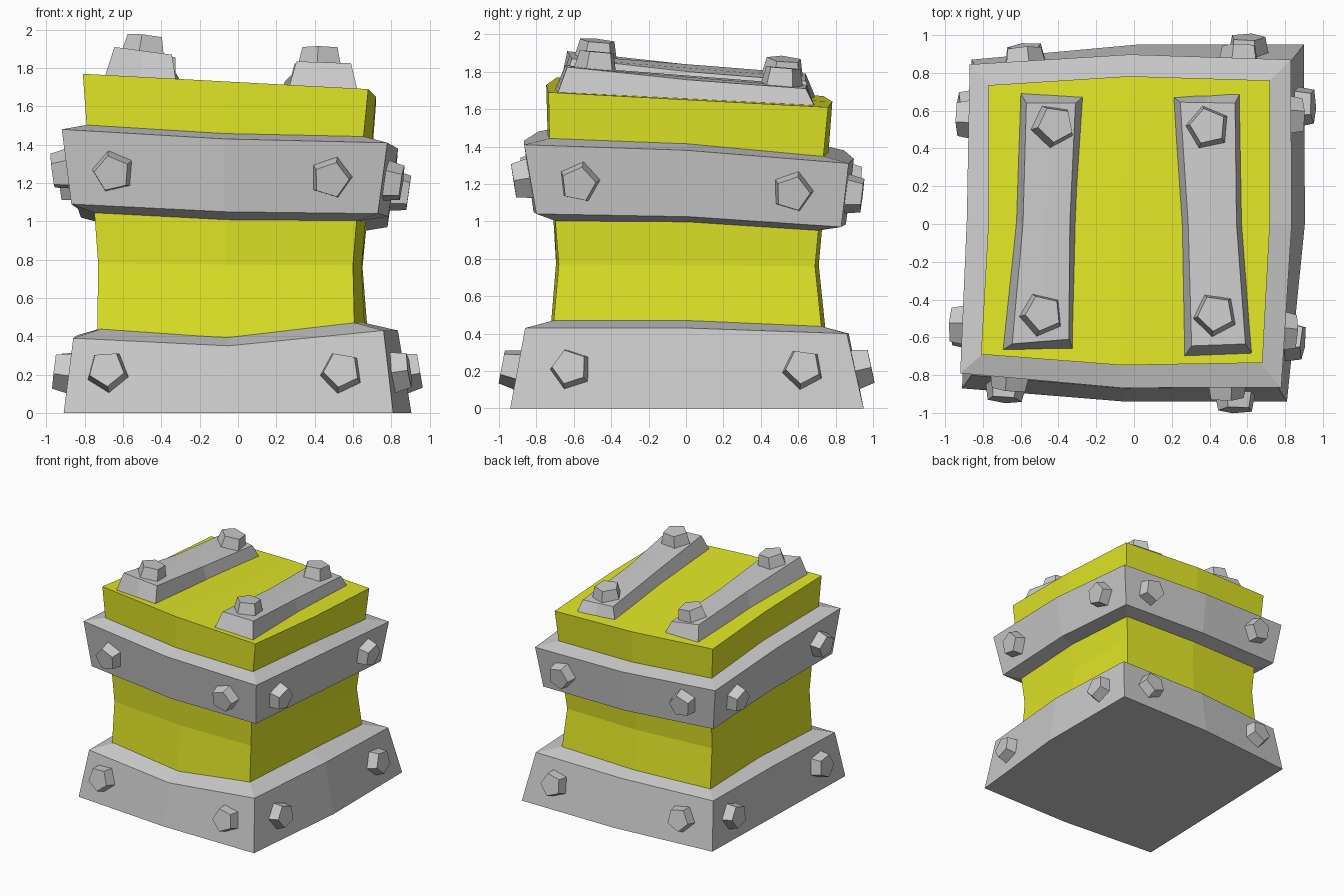
import bpy, bmesh, math
from mathutils import Vector, Matrix
from mathutils.bvhtree import BVHTree

if "Cube" in bpy.data.objects:
    bpy.data.objects.remove(bpy.data.objects["Cube"])

yellow = bpy.data.materials.new("yellow_paint")
yellow.diffuse_color = (0.76, 0.80, 0.02, 1)
yellow.use_nodes = True
yellow.node_tree.nodes["Principled BSDF"].inputs["Base Color"].default_value = yellow.diffuse_color

OUT = [Vector((0, -1, 0)), Vector((1, 0, 0)), Vector((0, 1, 0)), Vector((-1, 0, 0))]


def ring(corners, bulge=(0, 0, 0, 0), lift=(0, 0, 0, 0)):
    """Four corners (front-left, front-right, back-right, back-left) plus bowed midpoints."""
    c = [Vector(p) for p in corners]
    pts = []
    for i in range(4):
        mid = (c[i] + c[(i + 1) % 4]) / 2 + OUT[i] * bulge[i]
        mid.z += lift[i]
        pts += [c[i], mid]
    return pts


def loft(name, rings, bottom=True, top=True, mat=None):
    """Skin a stack of rings; returns a BVH tree for placing bolts."""
    bm = bmesh.new()
    loops = [[bm.verts.new(p) for p in r] for r in rings]
    for a, b in zip(loops, loops[1:]):
        for i in range(8):
            j = (i + 1) % 8
            bm.faces.new((a[i], a[j], b[j], b[i]))
    if bottom:
        bm.faces.new(loops[0][::-1])
    if top:
        t = loops[-1]
        bm.faces.new((t[0], t[1], t[5], t[6], t[7]))
        bm.faces.new((t[1], t[2], t[3], t[4], t[5]))
    bm.normal_update()
    tree = BVHTree.FromBMesh(bm)
    finish(name, bm, mat)
    return tree


def finish(name, bm, mat=None):
    me = bpy.data.meshes.new(name)
    bm.to_mesh(me)
    bm.free()
    if mat:
        me.materials.append(mat)
    ob = bpy.data.objects.new(name, me)
    bpy.context.collection.objects.link(ob)


def bolt(name, tree, origin, inward, angle, r1=0.118, r2=0.095, height=0.085):
    """Five-sided bolt head standing on the surface hit by the ray."""
    loc, n, _, _ = tree.ray_cast(Vector(origin), Vector(inward))
    up = Vector((0, 1, 0)) if abs(n.z) > 0.7 else Vector((0, 0, 1))
    x = up.cross(n).normalized()
    y = n.cross(x)
    m = Matrix((x, y, n)).transposed().to_4x4()
    m.translation = loc + n * (height - 0.03) / 2
    bm = bmesh.new()
    bmesh.ops.create_cone(bm, cap_ends=True, segments=5, radius1=r1, radius2=r2,
                          depth=height + 0.03,
                          matrix=m @ Matrix.Rotation(math.radians(angle), 4, 'Z'))
    finish(name, bm)


# grey base plinth
base = loft("base", [
    ring([(-.91, -.87, 0), (.81, -.94, 0), (.90, .95, 0), (-.86, .87, 0)],
         (.035, .05, .04, 0)),
    ring([(-.86, -.80, .39), (.76, -.86, .43), (.83, .86, .40), (-.82, .80, .40)],
         (.04, .04, .04, 0), (-.06, .015, 0, .01)),
    ring([(-.71, -.66, .44), (.61, -.71, .47), (.67, .72, .44), (-.70, .68, .44)],
         (.02, .02, .02, -.02), (-.055, .015, 0, .01))], top=False)

# yellow crate body with pinched waist and sloping lid
B = (.035, .02, .035, -.02)
body = loft("crate_body", [
    ring([(-.735, -.67, .38), (.61, -.715, .38), (.68, .73, .38), (-.72, .70, .38)], B),
    ring([(-.73, -.64, .78), (.60, -.68, .77), (.65, .69, .76), (-.71, .66, .77)], B),
    ring([(-.75, -.65, 1.05), (.62, -.70, 1.01), (.67, .71, .97), (-.72, .68, 1.01)], B),
    ring([(-.79, -.68, 1.5), (.655, -.73, 1.44), (.70, .735, 1.35), (-.75, .72, 1.40)], B),
    ring([(-.81, -.69, 1.77), (.68, -.735, 1.69), (.72, .76, 1.61), (-.77, .735, 1.67)], B)],
    mat=yellow)

# grey band around the upper body
L = (-.015, .02, -.01, .01)
W = (.04, .03, .04, -.01)
band = loft("upper_band", [
    ring([(-.74, -.64, 1.04), (.61, -.69, 1.0), (.66, .70, .95), (-.71, .67, .99)], B, L),
    ring([(-.87, -.75, 1.09), (.73, -.80, 1.04), (.78, .83, .97), (-.82, .80, 1.02)], W, L),
    ring([(-.92, -.79, 1.48), (.78, -.865, 1.41), (.83, .87, 1.31), (-.87, .845, 1.38)], W, L),
    ring([(-.78, -.67, 1.505), (.65, -.72, 1.445), (.69, .73, 1.35), (-.74, .71, 1.41)], B, L)],
    bottom=False, top=False)

# two grey slats on the lid
slats = {
    "left": loft("lid_slat_left", [
        ring([(-.70, -.67, 1.74), (-.32, -.67, 1.71), (-.25, .69, 1.60), (-.61, .71, 1.62)],
             (0, -.015, 0, -.025)),
        ring([(-.645, -.635, 1.91), (-.345, -.61, 1.87), (-.31, .64, 1.75), (-.57, .64, 1.79)],
             (0, -.012, 0, -.02), (0, -.01, 0, -.01))]),
    "right": loft("lid_slat_right", [
        ring([(.26, -.71, 1.68), (.63, -.695, 1.66), (.57, .71, 1.57), (.195, .68, 1.59)],
             (0, -.02, 0, -.018)),
        ring([(.305, -.645, 1.835), (.59, -.635, 1.825), (.535, .64, 1.71), (.245, .645, 1.73)],
             (0, -.02, 0, -.012), (0, -.01, 0, -.01))]),
}

# bolts on all four sides: side, inward axis, then (along, height, angle) pairs
sides = [
    ("front", (0, 1, 0), [(-.68, .215, 40), (.54, .21, 98)], [(-.65, 1.26, 85), (.485, 1.23, 55)]),
    ("right", (-1, 0, 0), [(-.615, .21, 90), (.625, .21, 100)], [(-.57, 1.21, 60), (.57, 1.16, 55)]),
    ("back", (0, -1, 0), [(-.57, .21, 45), (.60, .21, 95)], [(-.58, 1.21, 85), (.56, 1.15, 50)]),
    ("left", (1, 0, 0), [(-.55, .21, 45), (.60, .21, 90)], [(-.54, 1.27, 80), (.56, 1.21, 60)]),
]
for side, inward, low, high in sides:
    for part, tree, spots in (("base", base, low), ("band", band, high)):
        for k, (s, z, a) in enumerate(spots):
            o = (s, -2 * inward[1], z) if inward[1] else (-2 * inward[0], s, z)
            bolt(f"{part}_bolt_{side}_{k + 1}", tree, o, inward, a)

# bolts on the lid slats
for side, x, y, a in (("left", -.43, .52, 100), ("left", -.49, -.48, 95),
                      ("right", .39, .51, 85), ("right", .43, -.48, 100)):
    bolt(f"slat_bolt_{side}_{'back' if y > 0 else 'front'}", slats[side],
         (x, y, 3), (0, 0, -1), a, r1=.125, r2=.097, height=.09)
